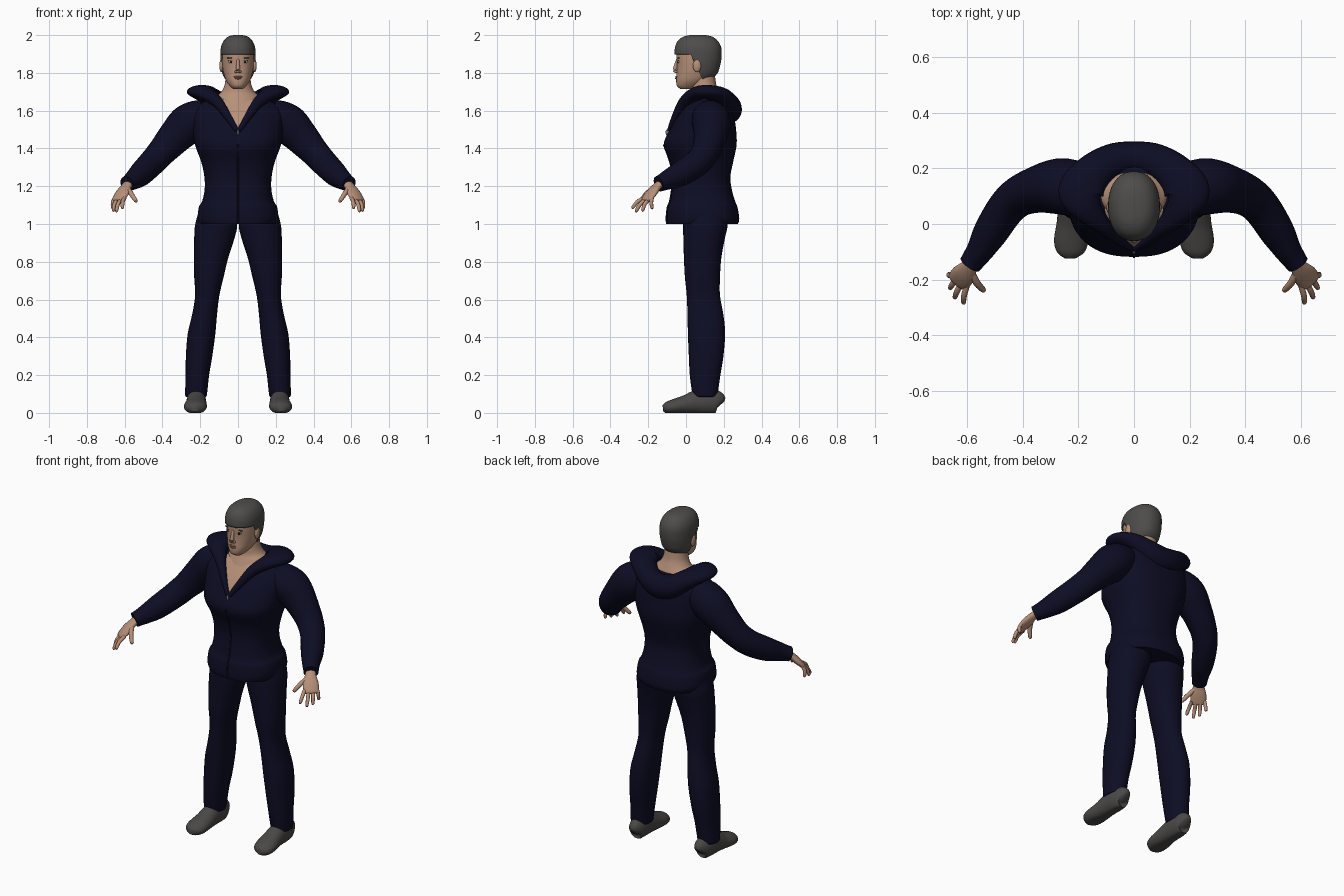
import bpy
import bmesh
from math import cos, sin, pi, radians, copysign
from mathutils import Vector, Matrix
from mathutils.bvhtree import BVHTree

start_cube = bpy.data.objects.get("Cube")
if start_cube:
    bpy.data.objects.remove(start_cube, do_unlink=True)


def material(name, colour, rough=0.8):
    m = bpy.data.materials.new(name)
    m.use_nodes = True
    m.diffuse_color = (*colour, 1)
    shader = m.node_tree.nodes["Principled BSDF"]
    shader.inputs["Base Color"].default_value = (*colour, 1)
    shader.inputs["Roughness"].default_value = rough
    return m


navy = material("navy cloth", (0.004, 0.004, 0.018))
skin = material("skin", (0.47, 0.28, 0.19))
hair_grey = material("dark grey hair", (0.075, 0.073, 0.07))
shoe_grey = material("shoe grey", (0.07, 0.066, 0.063))
lip_red = material("lip", (0.33, 0.15, 0.11))
eye_white = material("eye white", (0.6, 0.57, 0.54))
near_black = material("near black", (0.015, 0.012, 0.01))
metal = material("zip metal", (0.2, 0.2, 0.21))


def finish(name, bm, *mats):
    bmesh.ops.recalc_face_normals(bm, faces=bm.faces)
    mesh = bpy.data.meshes.new(name)
    bm.to_mesh(mesh)
    bm.free()
    for m in mats:
        mesh.materials.append(m)
    mesh.shade_smooth()
    mesh.set_sharp_from_angle(angle=radians(50))
    ob = bpy.data.objects.new(name, mesh)
    bpy.context.scene.collection.objects.link(ob)
    return ob


def spline(keys, steps):
    """Smooth curve through keys of any dimension."""
    out = []
    last = len(keys) - 1
    for i in range(last):
        quad = (keys[max(i - 1, 0)], keys[i], keys[i + 1], keys[min(i + 2, last)])
        for s in range(steps):
            t = s / steps
            out.append([b + t / 2 * (c - a + t * (2 * a - 5 * b + 4 * c - d
                        + t * (3 * (b - c) + d - a))) for a, b, c, d in zip(*quad)])
    return out + [list(keys[last])]


def bridge(rings):
    bm = bmesh.new()
    loops = [[bm.verts.new(p) for p in ring] for ring in rings]
    n = len(loops[0])
    for a, b in zip(loops, loops[1:]):
        for i in range(n):
            j = (i + 1) % n
            bm.faces.new((a[i], a[j], b[j], b[i]))
    bm.faces.new(loops[0])
    bm.faces.new(loops[-1])
    return bm


def slices(keys, power=2.0, n=48, steps=4):
    """Stack of level rings: height, half width, front y, back y, centre x."""
    rings = []
    for z, rx, front, back, cx in spline([(*k, 0)[:5] for k in keys], steps):
        ring = []
        for i in range(n):
            c, s = cos(2 * pi * i / n), sin(2 * pi * i / n)
            u = copysign(abs(c) ** (2 / power), c)
            v = copysign(abs(s) ** (2 / power), s)
            ring.append((cx + rx * u, (front + back) / 2 + (back - front) / 2 * v, z))
        rings.append(ring)
    return bridge(rings)


def tube(keys, side=1, n=20, steps=4):
    """Oval tube along a path: x, y, z, sideways radius, upward radius."""
    path = spline([(k[0] * side, *k[1:]) for k in keys], steps)
    rings = []
    for i, (x, y, z, ra, rb) in enumerate(path):
        along = Vector(path[min(i + 1, len(path) - 1)][:3]) - Vector(path[max(i - 1, 0)][:3])
        along.normalize()
        across = along.cross(Vector((0, 0, 1))).normalized()
        up = across.cross(along)
        rings.append([Vector((x, y, z)) + across * ra * cos(2 * pi * k / n)
                      + up * rb * sin(2 * pi * k / n) for k in range(n)])
    return bridge(rings)


def blob(name, centre, size, mat):
    bm = bmesh.new()
    bmesh.ops.create_uvsphere(bm, u_segments=16, v_segments=10, radius=1,
                              matrix=Matrix.Translation(centre) @ Matrix.Diagonal((*size, 1)))
    return finish(name, bm, mat)


def cut(bm, point, normal):
    bmesh.ops.bisect_plane(bm, geom=bm.verts[:] + bm.edges[:] + bm.faces[:],
                           plane_co=point, plane_no=normal)


# Jacket body with the bare chest cut in as a V
jacket = [(1.0, .203, -.1, .275), (1.03, .214, -.103, .282), (1.09, .207, -.097, .272),
          (1.12, .19, -.085, .26), (1.18, .177, -.075, .243), (1.25, .178, -.07, .235),
          (1.33, .195, -.085, .25), (1.42, .228, -.118, .268), (1.5, .24, -.085, .265),
          (1.57, .245, -.047, .255), (1.62, .225, -.012, .245), (1.655, .165, .015, .23),
          (1.67, .1, .035, .19)]
bm = slices(jacket, power=2.4, n=64)
APEX, SLOPE = 1.49, 0.6
for side in (1, -1):
    cut(bm, (0, 0, APEX), (side, 0, -SLOPE))
for f in bm.faces:
    c = f.calc_center_median()
    f.material_index = int(c.y < 0.08 and abs(c.x) < (c.z - APEX) * SLOPE)
finish("jacket_body", bm, navy, skin)

# Front zip and its pull
zip_keys = [(z, .006, front - .005, front + .02) for z, w, front, back in jacket[:8]]
finish("zip_strip", slices(zip_keys, n=12), navy)
blob("zip_pull", (0, -.1, 1.485), (.006, .008, .016), metal)

# Lowered hood wrapped around the neck
half_hood = [(.006, -.09, 1.495, .01, .012), (.055, -.056, 1.57, .018, .02),
             (.108, -.01, 1.645, .03, .03), (.168, .055, 1.69, .055, .036),
             (.19, .115, 1.7, .082, .036), (.15, .18, 1.675, .07, .05),
             (.075, .225, 1.625, .064, .064)]
hood_path = half_hood + [(0, .236, 1.607, .06, .07)]
hood_path += [(-k[0], *k[1:]) for k in reversed(half_hood)]
finish("hood", tube(hood_path, n=24, steps=5), navy)

# Sleeves, hands, trousers and shoes
sleeve = [(.17, .125, 1.575, .09, .085), (.22, .13, 1.555, .1, .1), (.275, .135, 1.52, .1, .105),
          (.343, .125, 1.45, .085, .09), (.41, .1, 1.375, .074, .076),
          (.46, .055, 1.32, .068, .072), (.515, -.03, 1.265, .062, .066),
          (.55, -.09, 1.237, .05, .054), (.572, -.122, 1.222, .044, .046),
          (.588, -.145, 1.212, .041, .042)]
palm = [(.57, -.12, 1.222, .026, .022), (.59, -.152, 1.2, .03, .02),
        (.612, -.182, 1.165, .043, .02), (.632, -.207, 1.132, .041, .014),
        (.637, -.213, 1.122, .03, .008)]
fingers = {
    "index": ((.6, -.222, 1.138), (.613, -.287, 1.083)),
    "middle": ((.619, -.212, 1.13), (.645, -.267, 1.065)),
    "ring": ((.638, -.197, 1.13), (.661, -.232, 1.068)),
    "little": ((.653, -.18, 1.138), (.665, -.18, 1.08)),
    "thumb": ((.585, -.17, 1.19), (.538, -.242, 1.118)),
}
leg = [(.085, .052, .035, .165, .222), (.1, .058, .033, .168, .222), (.2, .062, .02, .182, .215),
       (.3, .07, .015, .198, .206), (.42, .073, .01, .207, .193), (.52, .066, .008, .198, .177),
       (.62, .064, .004, .18, .163), (.72, .078, -.006, .18, .154), (.82, .091, -.011, .187, .143),
       (.92, .106, -.014, .205, .126), (.99, .112, -.015, .22, .116), (1.06, .1, -.01, .22, .11)]
shoe = [(.216, .184, .045, .02, .025), (.217, .17, .055, .04, .058), (.22, .12, .06, .05, .066),
        (.221, .06, .058, .052, .064), (.222, .0, .045, .056, .05), (.226, -.06, .034, .061, .04),
        (.228, -.1, .027, .05, .032), (.228, -.122, .024, .022, .018)]

for side, label in ((1, "left"), (-1, "right")):
    finish(label + "_sleeve", tube(sleeve, side, n=28), navy)
    finish(label + "_palm", tube(palm, side), skin)
    for finger, (base, tip) in fingers.items():
        a, b = Vector(base), Vector(tip)
        thick = .013 if finger == "thumb" else .0105
        middle = a.lerp(b, .5) + Vector((.004, -.004, .006))
        end = a.lerp(b, .92)
        keys = [(*a, thick, thick), (*middle, thick, thick),
                (*end, thick * .8, thick * .8), (*b, thick * .3, thick * .3)]
        finish(label + "_" + finger + "_finger", tube(keys, side, n=10, steps=3), skin)
    leg_keys = [(*k[:4], k[4] * side) for k in leg]
    finish(label + "_trouser_leg", slices(leg_keys, power=2.1, n=32), navy)
    bm = tube(shoe, side, n=28)
    for v in bm.verts:
        v.co.z = max(v.co.z, 0)
    finish(label + "_shoe", bm, shoe_grey)

# Neck and head
neck = [(1.64, .125, .0, .2), (1.675, .115, .018, .186), (1.7, .088, .028, .175),
        (1.74, .07, .03, .16), (1.81, .064, .035, .15)]
finish("neck", slices(neck, n=32), skin)

skull = [(1.715, .026, -.03, .03), (1.73, .043, -.048, .07), (1.76, .064, -.052, .12),
         (1.8, .077, -.049, .155), (1.84, .083, -.048, .168), (1.88, .085, -.05, .175),
         (1.92, .083, -.048, .174), (1.958, .068, -.032, .155), (1.98, .044, -.002, .125),
         (1.988, .016, .03, .09)]
head = finish("head", slices(skull, power=2.2), skin)

# Short hair: a larger shell trimmed to the hairline
shell = [(z + .012 * (z > 1.9), w + .008, f - .011, b + .013) for z, w, f, b in skull[2:]]
bm = slices(shell, power=2.2)
HAIRLINE, slant = 1.897, Vector((0, .125, .06))
corner = Vector((0, .025, HAIRLINE))
cut(bm, corner, (0, 0, 1))
cut(bm, corner, slant)
bare = [f for f in bm.faces if f.calc_center_median().z < HAIRLINE
        and (f.calc_center_median() - corner).dot(slant) < 0]
bmesh.ops.delete(bm, geom=bare, context='FACES')
hair = finish("hair", bm, hair_grey)
thickness = hair.modifiers.new("thickness", 'SOLIDIFY')
thickness.thickness = .012
thickness.offset = -1

# Facial features set onto the face surface
face = BVHTree.FromPolygons([v.co for v in head.data.vertices],
                            [p.vertices for p in head.data.polygons])


def on_face(x, z, out=0.0):
    hit = face.ray_cast(Vector((x, -1, z)), Vector((0, 1, 0)))[0]
    return hit - Vector((0, out, 0))


nose = [(0, -.046, 1.872, .007, .006), (0, -.053, 1.845, .009, .009),
        (0, -.058, 1.818, .012, .012), (0, -.055, 1.804, .013, .009)]
finish("nose", tube(nose, n=14), skin)
blob("upper_lip", on_face(0, 1.779), (.023, .006, .005), lip_red)
blob("lower_lip", on_face(0, 1.771), (.019, .006, .005), lip_red)
for side, label in ((1, "left"), (-1, "right")):
    blob(label + "_eye", on_face(.037 * side, 1.858), (.014, .004, .006), eye_white)
    blob(label + "_iris", on_face(.037 * side, 1.858, .003), (.006, .003, .006), near_black)
    blob(label + "_eyelid_line", on_face(.037 * side, 1.864), (.016, .004, .002), near_black)
    blob(label + "_brow", on_face(.04 * side, 1.879), (.02, .005, .0035), hair_grey)
    blob(label + "_nostril", (.011 * side, -.053, 1.806), (.008, .009, .007), skin)
    blob(label + "_ear", (.088 * side, .058, 1.838), (.011, .022, .034), skin)
